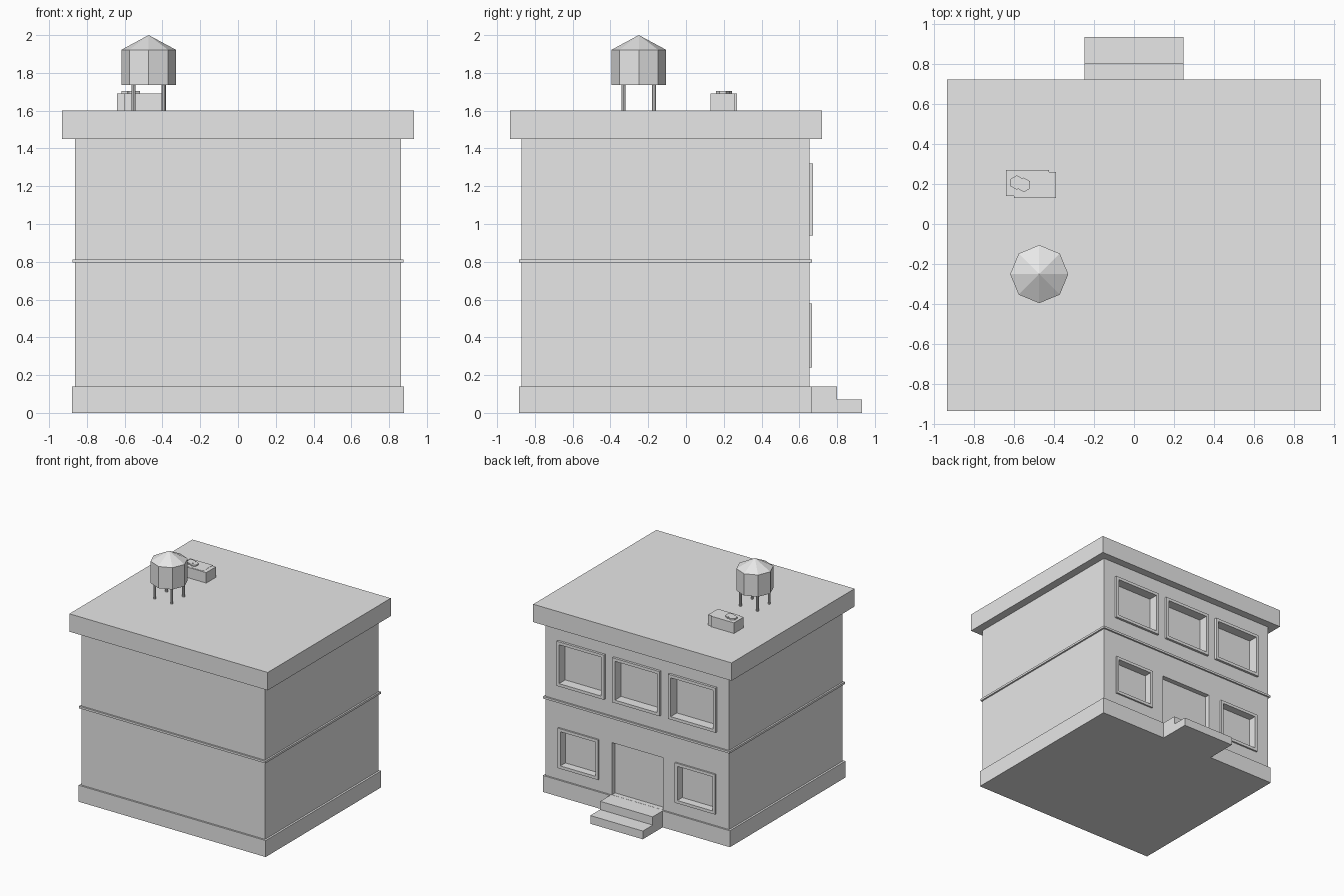
import bpy
import bmesh
import math
from mathutils import Matrix, Vector

if "Cube" in bpy.data.objects:
    bpy.data.objects.remove(bpy.data.objects["Cube"])

grey = bpy.data.materials.new("plain grey")
grey.diffuse_color = (0.8, 0.8, 0.8, 1)
grey.use_nodes = True
grey.node_tree.nodes["Principled BSDF"].inputs["Base Color"].default_value = grey.diffuse_color


def finish(name, bm):
    bmesh.ops.recalc_face_normals(bm, faces=bm.faces)
    mesh = bpy.data.meshes.new(name)
    bm.to_mesh(mesh)
    bm.free()
    mesh.materials.append(grey)
    obj = bpy.data.objects.new(name, mesh)
    bpy.context.collection.objects.link(obj)
    return obj


def add_box(bm, x0, x1, y0, y1, z0, z1):
    centre = Vector((x0 + x1, y0 + y1, z0 + z1)) / 2
    size = Matrix.Diagonal((x1 - x0, y1 - y0, z1 - z0, 1))
    bmesh.ops.create_cube(bm, size=1, matrix=Matrix.Translation(centre) @ size)


def box(name, *bounds):
    bm = bmesh.new()
    add_box(bm, *bounds)
    return finish(name, bm)


def prism(name, x, y, z0, z1, r0, r1, sides):
    bm = bmesh.new()
    bmesh.ops.create_cone(bm, cap_ends=True, segments=sides, radius1=r0, radius2=r1,
                          depth=z1 - z0, matrix=Matrix.Translation((x, y, (z0 + z1) / 2)))
    return finish(name, bm)


def cut(obj, cutter):
    mod = obj.modifiers.new("openings", "BOOLEAN")
    mod.operation = "DIFFERENCE"
    mod.solver = "EXACT"
    mod.object = cutter
    bpy.context.view_layer.objects.active = obj
    bpy.ops.object.modifier_apply(modifier=mod.name)


# Main block with plinth, floor band and roof slab
WALL = 0.653
walls = box("walls", -0.863, 0.863, -0.87, WALL, 0.14, 1.45)
box("plinth", -0.88, 0.88, -0.885, 0.667, 0, 0.14)
box("floor_band", -0.877, 0.877, -0.884, 0.667, 0.795, 0.813)
box("roof_slab", -0.933, 0.933, -0.933, 0.72, 1.45, 1.602)

# Entrance steps
box("upper_step", -0.247, 0.247, 0.66, 0.80, 0, 0.14)
box("lower_step", -0.247, 0.247, 0.80, 0.933, 0, 0.07)

# Windows: centre x, half width, bottom, top, frame front, glass depth
windows = [(x, 0.223, 0.94, 1.32, 0.673, 0.59) for x in (-0.525, 0, 0.525)]
windows += [(x, 0.19, 0.24, 0.58, 0.667, 0.60) for x in (-0.55, 0.55)]
RIM = 0.025
bm = bmesh.new()
for x, w, z0, z1, front, back in windows:
    add_box(bm, x - w + RIM, x + w - RIM, back, 0.8, z0 + RIM, z1 - RIM)
# Doorway recess
add_box(bm, -0.24, 0.24, 0.61, 0.8, 0.141, 0.585)
cutter = finish("opening_cutter", bm)
cutter.hide_render = True
cut(walls, cutter)
for x, w, z0, z1, front, back in windows:
    cut(box("window_frame", x - w, x + w, WALL, front, z0, z1), cutter)
bpy.data.objects.remove(cutter)

# Water tank on four legs
TX, TY = -0.473, -0.25
prism("tank_drum", TX, TY, 1.737, 1.922, 0.145, 0.145, 8)
prism("tank_roof", TX, TY, 1.922, 2.0, 0.145, 0, 8)
for sx in (-1, 1):
    for sy in (-1, 1):
        prism("tank_leg", TX + sx * 0.08, TY + sy * 0.08, 1.6, 1.74, 0.011, 0.011, 8)

# Roof air unit made of two overlapping boxes with two round vents
box("air_unit_left", -0.64, -0.425, 0.14, 0.27, 1.6, 1.692)
box("air_unit_right", -0.60, -0.39, 0.13, 0.26, 1.6, 1.691)
for vx, vy, top in ((-0.585, 0.207, 1.705), (-0.55, 0.195, 1.704)):
    prism("air_vent", vx, vy, 1.69, top, 0.036, 0.036, 6)
